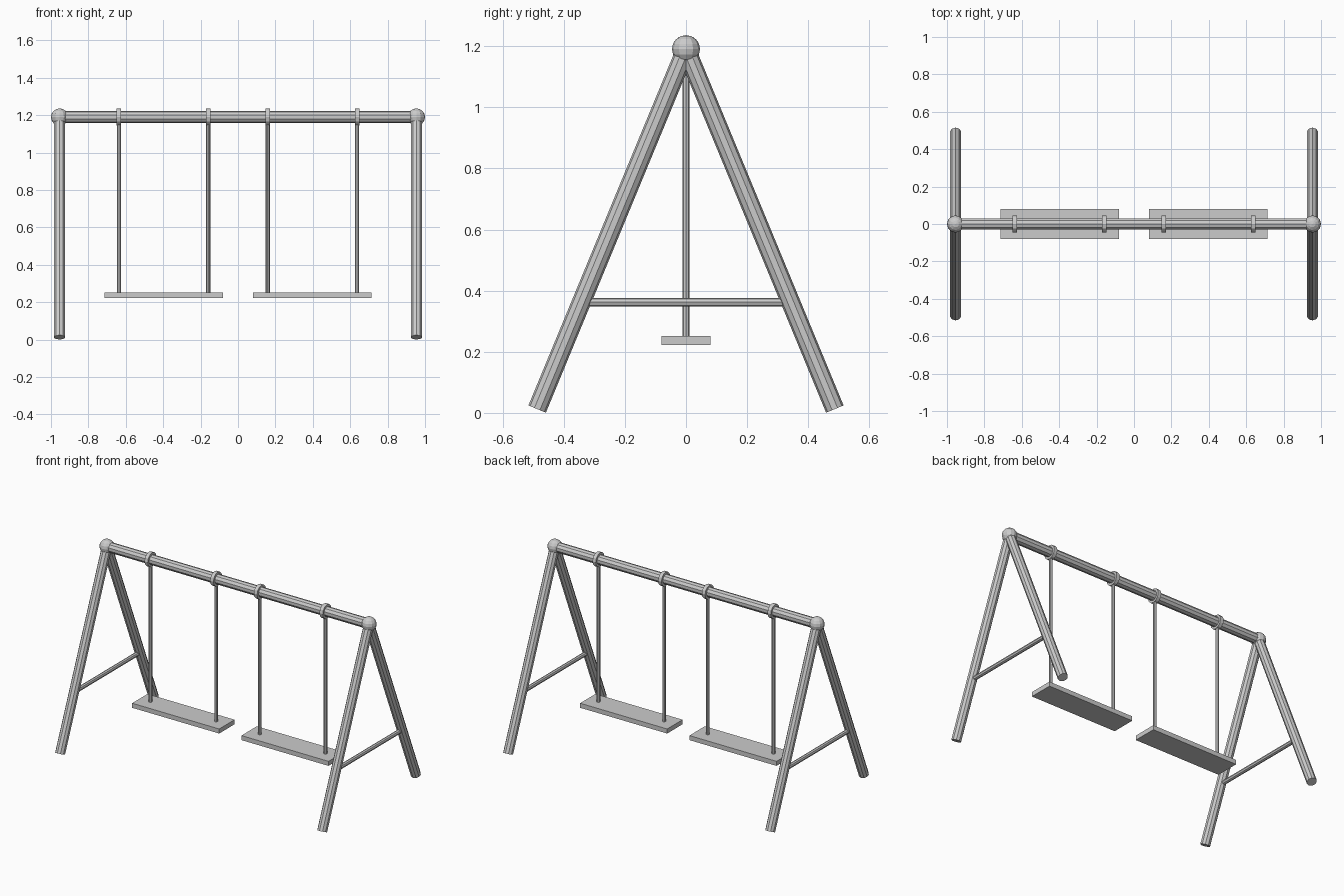
import bpy, math
from mathutils import Vector

if "Cube" in bpy.data.objects:
    bpy.data.objects.remove(bpy.data.objects["Cube"])

BEAM_Z, END_X = 1.19, 0.954


def rod(name, a, b, radius, sides):
    a, b = Vector(a), Vector(b)
    d = b - a
    bpy.ops.mesh.primitive_cylinder_add(vertices=sides, radius=radius, depth=d.length, location=(a + b) / 2)
    ob = bpy.context.object
    ob.name = name
    ob.rotation_euler = d.to_track_quat('Z', 'Y').to_euler()
    return ob


# top beam
rod("top_beam", (-END_X, 0, BEAM_Z), (END_X, 0, BEAM_Z), 0.032, 10)

for sx, side in ((-1, "left"), (1, "right")):
    x = sx * END_X
    # A-frame legs
    for sy, end in ((-1, "front"), (1, "back")):
        rod(f"{side}_{end}_leg", (x, sy * 0.487, 0.0125), (x, 0, BEAM_Z), 0.031, 10)
    # cross brace between the legs
    rod(f"{side}_cross_brace", (x, -0.335, 0.362), (x, 0.335, 0.362), 0.014, 8)
    # ball joint at the apex
    bpy.ops.mesh.primitive_uv_sphere_add(segments=12, ring_count=8, radius=0.046, location=(x, 0, BEAM_Z))
    bpy.context.object.name = f"{side}_ball_joint"

    # swing seat
    bpy.ops.mesh.primitive_cube_add(size=1, location=(sx * 0.398, 0, 0.237))
    seat = bpy.context.object
    seat.name = f"{side}_seat"
    seat.scale = (0.634, 0.16, 0.03)
    # hanging rods and beam collars
    for hx, pos in ((0.159, "inner"), (0.637, "outer")):
        hx *= sx
        rod(f"{side}_{pos}_hanger", (hx, 0, 0.245), (hx, 0, BEAM_Z), 0.011, 8)
        rod(f"{side}_{pos}_collar", (hx - 0.012, 0, BEAM_Z), (hx + 0.012, 0, BEAM_Z), 0.046, 12)
